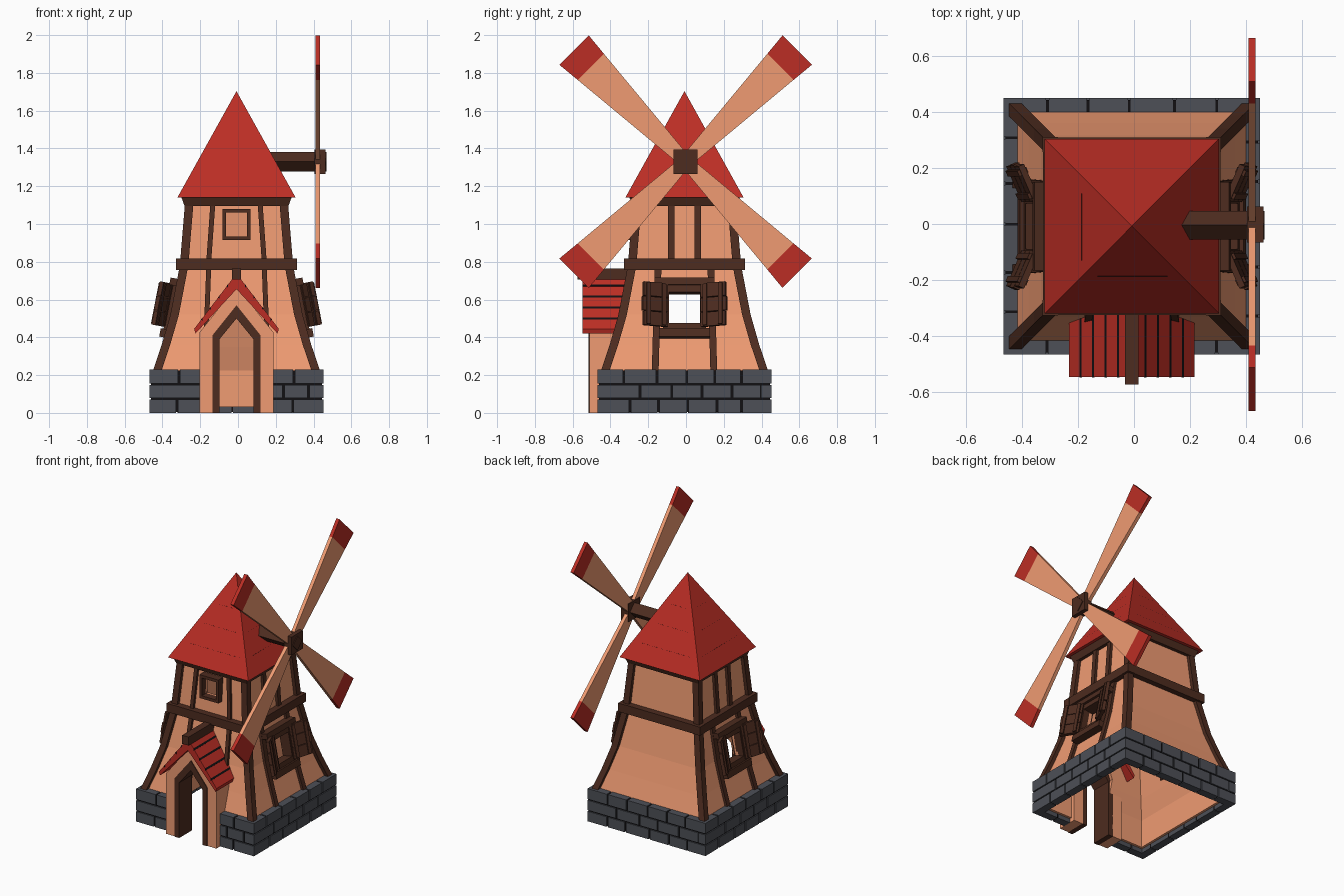
import bpy, bmesh, math, random
from mathutils import Matrix, Vector

if "Cube" in bpy.data.objects:
    bpy.data.objects.remove(bpy.data.objects["Cube"])

random.seed(4)
C = -0.008                      # tower centre in x and y
T, R = Matrix.Translation, Matrix.Rotation


def material(name, rgb):
    m = bpy.data.materials.new(name)
    m.diffuse_color = (*rgb, 1)
    m.use_nodes = True
    m.node_tree.nodes["Principled BSDF"].inputs["Base Color"].default_value = m.diffuse_color
    return m


PLASTER = material("plaster", (0.87, 0.33, 0.17))
RED = material("red_tiles", (0.50, 0.027, 0.018))
WOOD = material("dark_wood", (0.075, 0.025, 0.014))
STONE = material("stone", (0.075, 0.08, 0.095))
BLACK = material("groove", (0.006, 0.005, 0.006))


def build(name, mat, lofts, M=Matrix()):
    """One object from lofts; a loft is a list of equal-length closed loops."""
    bm = bmesh.new()
    for loops in lofts:
        rings = [[bm.verts.new(p) for p in loop] for loop in loops]
        n = len(rings[0])
        for a, b in zip(rings, rings[1:]):
            for i in range(n):
                bm.faces.new((a[i], a[(i + 1) % n], b[(i + 1) % n], b[i]))
        bm.faces.new(rings[0])
        bm.faces.new(rings[-1])
    bm.transform(M)
    bmesh.ops.recalc_face_normals(bm, faces=bm.faces)
    return finish(name, mat, bm)


def finish(name, mat, bm):
    me = bpy.data.meshes.new(name)
    bm.to_mesh(me)
    bm.free()
    ob = bpy.data.objects.new(name, me)
    bpy.context.collection.objects.link(ob)
    me.materials.append(mat)
    return ob


def rect(x0, x1, y0, y1, z):
    return [(x0, y0, z), (x1, y0, z), (x1, y1, z), (x0, y1, z)]


def box(x0, x1, y0, y1, z0, z1, M=Matrix()):
    return [[M @ Vector(p) for p in rect(x0, x1, y0, y1, z)] for z in (z0, z1)]


def prism(profile, y0, y1):
    return [[(x, y, z) for x, z in profile] for y in (y0, y1)]


def face(k):
    """Frame of tower side k: 0 front, 1 right, 2 back, 3 left (outward is local -y)."""
    return T((C, C, 0)) @ R(k * math.pi / 2, 4, 'Z')


SIDES = ("front", "right", "back", "left")
WALL = [(0.03, 0.41), (0.23, 0.41), (0.36, 0.37), (0.52, 0.325), (0.78, 0.275), (1.12, 0.25)]


def wall(z):
    for (z0, w0), (z1, w1) in zip(WALL, WALL[1:]):
        if z <= z1:
            return w0 + (w1 - w0) * (z - z0) / (z1 - z0)
    return WALL[-1][1]


# hollow tower wall with door and window openings
bm = bmesh.new()
rings = [[bm.verts.new((C + p[0], C + p[1], z)) for p in rect(-w, w, -w, w, 0)] for z, w in WALL]
for a, b in zip(rings, rings[1:]):
    for i in range(4):
        bm.faces.new((a[i], a[(i + 1) % 4], b[(i + 1) % 4], b[i]))
tower = finish("tower_wall", PLASTER, bm)
sol = tower.modifiers.new("thickness", 'SOLIDIFY')
sol.thickness, sol.offset = 0.03, -1
arch = lambda w, s, a: [(-w, 0), (-w, s), (0, a), (w, s), (w, 0)]
cutters = {
    "side_window_cutter": [box(-1, 1, -0.082, 0.082, 0.465, 0.635)],
    "small_window_cutter": [box(-0.055, 0.055, -0.5, -0.1, 0.935, 1.06)],
    "door_cutter": [prism([(x, z - 0.01 if z else -0.1) for x, z in arch(0.1, 0.41, 0.55)], -0.7, -0.2)],
}
for name, lofts in cutters.items():
    c = build(name, PLASTER, lofts, T((C, C, 0)))
    c.hide_render = True
    c.hide_set(True)
    mod = tower.modifiers.new(name, 'BOOLEAN')
    mod.operation, mod.object, mod.solver = 'DIFFERENCE', c, 'EXACT'

# stone base: dark mortar core with staggered bricks, gap at the door
D = 0.195
for k, side in enumerate(SIDES):
    spans = [(-0.46, -D), (D, 0.46)] if k == 0 else [(-0.46, 0.46)]
    build(f"mortar_{side}", BLACK,
          [box(max(a, -0.452), min(b, 0.452), -0.452, -0.407, 0.004, 0.225) for a, b in spans], face(k))
    bricks = []
    for row in range(3):
        cuts = [-0.46 + 0.155 * (i + 0.5 * (row % 2)) + random.uniform(-0.02, 0.02) for i in range(1, 6)]
        for s, e in spans:
            xs = [s] + [c for c in cuts if s + 0.05 < c < e - 0.05] + [e]
            for a, b in zip(xs, xs[1:]):
                g0, g1 = (0 if a == s else 0.005), (0 if b == e else 0.005)
                bricks.append(box(a + g0, b - g1, -0.46, -0.405,
                                  row * 0.078, row * 0.078 + (0.07 if row < 2 else 0.074)))
    build(f"bricks_{side}", STONE, bricks, face(k))

# curved corner posts
posts = [(0.22, 0.443), (0.36, 0.396), (0.52, 0.35), (0.78, 0.3), (1.12, 0.272)]
for sx in (-1, 1):
    for sy in (-1, 1):
        build("corner_post", WOOD, [[rect(sx * (h - 0.045), sx * h, sy * (h - 0.045), sy * h, z)
                                     for z, h in posts]], T((C, C, 0)))


# flat timbers following the wall slope
def timber(u0, u1, z0, z1, width=0.013):
    zs = [z0] + [z for z, _ in WALL if z0 < z < z1] + [z1]
    us = [u0 + (u1 - u0) * (z - z0) / (z1 - z0) for z in zs]
    return [rect(u - width, u + width, -wall(z) - 0.018, -wall(z) + 0.01, z) for u, z in zip(us, zs)]


build("front_timbers", WOOD, [timber(s * a, s * b, z0, z1) for s in (-1, 1)
      for a, b, z0, z1 in ((0.165, 0.147, 0.3, 0.77), (0.147, 0.125, 0.8, 1.11))], face(0))
for k in (1, 3):
    build(f"{SIDES[k]}_timbers", WOOD,
          [timber(s * 0.155, s * 0.14, 0.22, 0.77, 0.018) for s in (-1, 1)]
          + [timber(s * 0.071, s * 0.071, 0.8, 1.11, 0.017) for s in (-1, 1)], face(k))

# belt beams
for k, side in enumerate(SIDES):
    build(f"belt_beam_{side}", WOOD, [box(-0.32, 0.32, -0.318, -0.265, 0.757, 0.817)], face(k))

# main roof: eave slab, inset pyramid, tile grooves
build("eave_board", WOOD, [[rect(-h, h, -h, h, z) for z, h in ((1.095, 0.275), (1.142, 0.292))]], T((C, C, 0)))
bm = bmesh.new()
base = [bm.verts.new(p) for p in rect(-0.313, 0.313, -0.313, 0.313, 1.14)]
apex = bm.verts.new((0, 0, 1.703))
sides = [bm.faces.new((base[i], base[(i + 1) % 4], apex)) for i in range(4)]
bm.faces.new(base[::-1])
bmesh.ops.inset_individual(bm, faces=sides, thickness=0.025, depth=-0.008)
bm.transform(T((C, C, 0)))
finish("roof", RED, bm)
for k, side in enumerate(SIDES):
    strips = []
    for z in (1.245, 1.375, 1.5):
        d = 0.313 * (1.703 - z) / 0.563
        e = d - 0.045
        strips.append(box(-e * random.uniform(0.85, 1), e * random.uniform(0.85, 1),
                          -d + 0.003, -d + 0.02, z - 0.006, z + 0.006))
    build(f"roof_grooves_{side}", BLACK, strips, face(k))

# small front window frame
build("small_window_frame", WOOD,
      [box(s * 0.055, s * 0.074, -0.305, -0.24, 0.915, 1.08) for s in (-1, 1)]
      + [box(-0.055, 0.055, -0.305, -0.24, a, a + 0.02) for a in (0.915, 1.06)], face(0))

# side windows with frame, lintel, sill and open shutters
for k in (1, 3):
    M = face(k) @ T((0, -0.32, 0.55)) @ R(math.radians(-11), 4, 'X')
    build(f"window_frame_{SIDES[k]}", WOOD,
          [box(s * 0.082, s * 0.115, -0.045, 0.03, -0.12, 0.13) for s in (-1, 1)]
          + [box(-0.082, 0.082, -0.045, 0.03, 0.083, 0.12), box(-0.082, 0.082, -0.045, 0.03, -0.12, -0.083),
             box(-0.158, 0.158, -0.06, 0.02, 0.12, 0.158), box(-0.135, 0.135, -0.06, 0.02, -0.16, -0.115)], M)
    for s in (-1, 1):
        H = M @ T((s * 0.095, -0.035, 0)) @ R(math.radians(-24 * s), 4, 'Z')
        planks = [box(0, s * (0.14 + 0.006 * (i % 2)), -0.022, 0, -0.105 + i * 0.079, -0.03 + i * 0.079)
                  for i in range(3)]
        planks += [box(s * u, s * (u + 0.022), -0.032, 0.004, -0.1, 0.122) for u in (0.015, 0.105)]
        build(f"shutter_{SIDES[k]}", WOOD, planks, H)

# porch: plaster gable, arched door frame, tiled roof, ridge beam
P = T((C, 0, 0))


def arch_ring(w, s, a, wi, si, ai):
    return arch(w, s, a) + arch(wi, si, ai)[::-1]


build("porch_gable", PLASTER, [prism(arch_ring(0.197, 0.425, 0.67, 0.122, 0.405, 0.56), -0.51, -0.37)], P)
build("door_frame", WOOD, [prism(arch_ring(0.128, 0.41, 0.57, 0.09, 0.39, 0.5), -0.515, -0.37)], P)
build("porch_roof", RED, [prism([(0, 0.655), (0, 0.738), (s * 0.224, 0.445), (s * 0.217, 0.42)], -0.548, -0.27)
                          for s in (-1, 1)], P)
lines = []
for s in (-1, 1):
    for t in (0.22, 0.42, 0.62, 0.82):
        x, z = 0.224 * t, 0.738 - 0.293 * t
        lines.append(prism([(s * (x - 0.004), z + 0.007), (s * (x + 0.004), z - 0.003),
                            (s * (x - 0.005), z - 0.013)], -0.549, -0.28))
build("porch_roof_grooves", BLACK, lines, P)
build("porch_ridge_beam", WOOD, [box(-0.025, 0.025, -0.575, -0.26, 0.705, 0.765)], P)

# sail shaft, hub and four blades
build("sail_shaft", WOOD, [box(-0.036, 0.036, -0.036, 0.036, 0.05, 0.468)],
      T((0, -0.004, 1.33)) @ R(math.pi / 2, 4, 'Y') @ R(math.pi / 4, 4, 'Z'))
build("sail_hub", WOOD, [box(0.405, 0.463, -0.064, 0.064, -0.064, 0.064)], T((0, -0.002, 1.33)))
for k in range(4):
    M = T((0, -0.002, 1.33)) @ R(math.radians(45 + 90 * k), 4, 'X')
    for name, mat, ends in (("sail_blade", PLASTER, ((0.04, 0.036), (0.71, 0.098))),
                            ("sail_tip", RED, ((0.71, 0.098), (0.835, 0.11)))):
        build(f"{name}_{k + 1}", mat, [[rect(0.41, 0.435, -h, h, r) for r, h in ends]], M)
